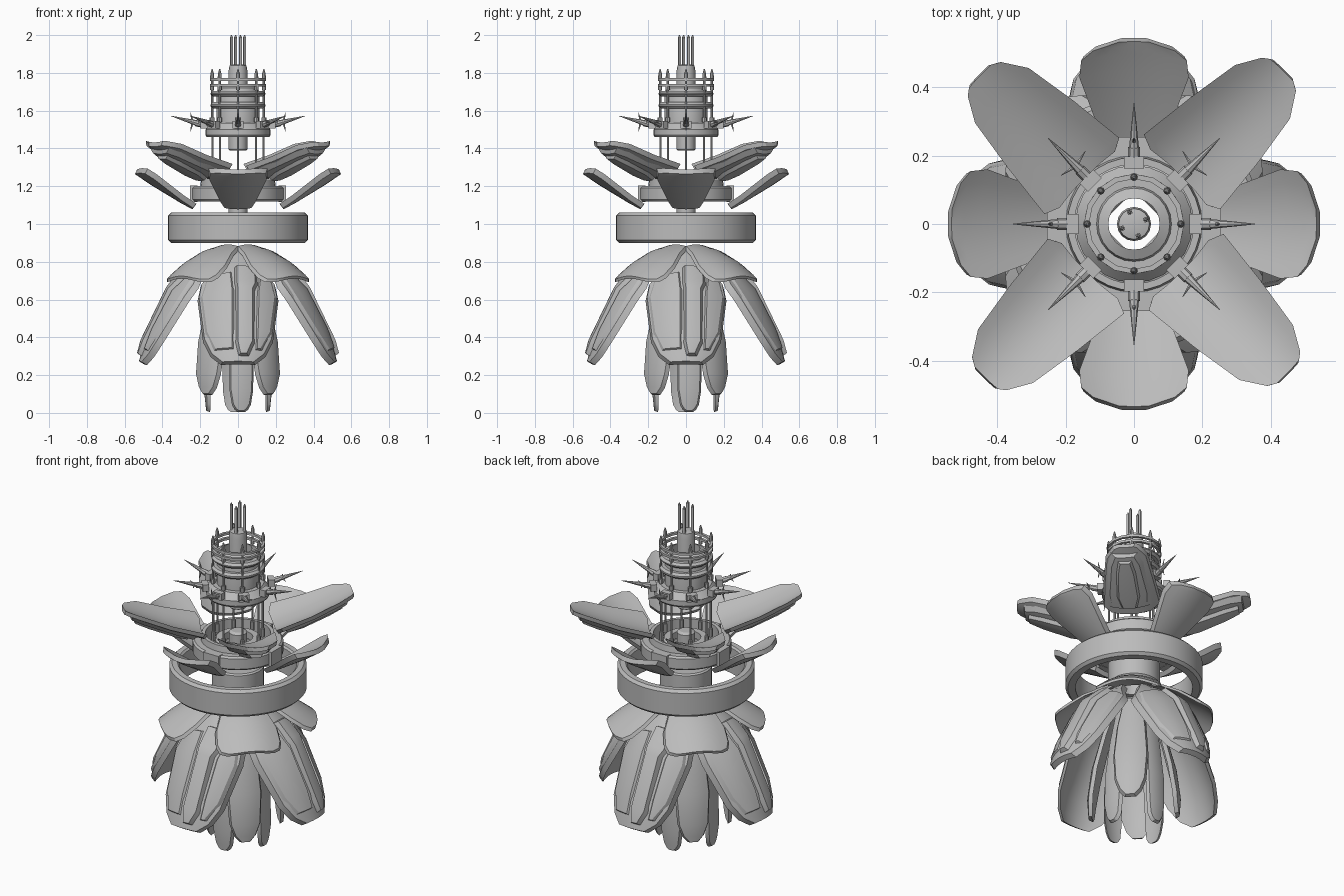
import bpy, bmesh, math
from mathutils import Vector, Matrix

if "Cube" in bpy.data.objects:
    bpy.data.objects.remove(bpy.data.objects["Cube"])

metal = bpy.data.materials.new("grey_metal")
metal.diffuse_color = (0.5, 0.5, 0.5, 1)
metal.use_nodes = True
metal.node_tree.nodes["Principled BSDF"].inputs["Base Color"].default_value = metal.diffuse_color


def finish(bm, name, angles=(0,), sharp=30):
    """Turn a bmesh into one object per angle (degrees about z)."""
    bmesh.ops.recalc_face_normals(bm, faces=bm.faces)
    me = bpy.data.meshes.new(name)
    bm.to_mesh(me)
    bm.free()
    me.materials.append(metal)
    for a in angles:
        ob = bpy.data.objects.new(name, me)
        bpy.context.collection.objects.link(ob)
        ob.rotation_euler.z = math.radians(a)
    bpy.ops.object.select_all(action='DESELECT')
    ob.select_set(True)
    bpy.context.view_layer.objects.active = ob
    bpy.ops.object.shade_smooth_by_angle(angle=math.radians(sharp))


def lathe(name, profile, seg=32, closed=True):
    """Spin an (r, z) profile; closed makes a ring, open gets end caps."""
    bm = bmesh.new()
    rows = [[bm.verts.new((r * math.cos(2 * math.pi * i / seg), r * math.sin(2 * math.pi * i / seg), z))
             for i in range(seg)] for r, z in profile]
    n = len(rows)
    for j in range(n if closed else n - 1):
        a, b = rows[j], rows[(j + 1) % n]
        for i in range(seg):
            k = (i + 1) % seg
            bm.faces.new((a[i], a[k], b[k], b[i]))
    if not closed:
        bm.faces.new(rows[0])
        bm.faces.new(rows[-1])
    finish(bm, name)


def tube(name, r0, r1, z0, z1, c=0.008, seg=32):
    lathe(name, [(r0, z0), (r1 - c, z0), (r1, z0 + c), (r1, z1 - c), (r1 - c, z1), (r0, z1)], seg)


def rod(bm, a, b, ra, rb, seg=8):
    a, b = Vector(a), Vector(b)
    rot = (b - a).to_track_quat('Z', 'Y').to_matrix().to_4x4()
    bmesh.ops.create_cone(bm, cap_ends=True, segments=seg, radius1=ra, radius2=rb,
                          depth=(b - a).length, matrix=Matrix.Translation((a + b) / 2) @ rot)


def box(bm, centre, size):
    bmesh.ops.create_cube(bm, size=1, matrix=Matrix.Translation(centre) @ Matrix.Diagonal((*size, 1)))


def along(path, s):
    """Point and tangent on the (r, z) path at arc-length fraction s."""
    pts = [Vector(p) for p in path]
    lens = [(q - p).length for p, q in zip(pts, pts[1:])]
    d = s * sum(lens)
    for p, q, l in zip(pts, pts[1:], lens):
        if d <= l + 1e-6:
            return p.lerp(q, d / l), (q - p).normalized()
        d -= l
    return pts[-1], (pts[-1] - pts[-2]).normalized()


def petal(name, path, rows, angles, inner, curl, low, high, chamfer=0.008, n=8):
    """Curved plate. rows = (s, left, right); inner = +1 curls up, -1 curls to the axis."""
    bm = bmesh.new()
    layers = []
    s_mid = (rows[0][0] + rows[-1][0]) / 2
    for lift, c in ((low, 0), (high, chamfer)):
        grid = []
        for s, t0, t1 in rows:
            s2 = s + (s_mid - s) * c * 3
            p, _ = along(path, s2)
            a, _ = along(path, max(0, s2 - 0.08))
            b, _ = along(path, min(1, s2 + 0.08))
            d = (b - a).normalized()
            nrm = Vector((-d.y, d.x)) * inner
            row = []
            for i in range(n + 1):
                t = (t0 + c) + (t1 - t0 - 2 * c) * i / n
                q = p + nrm * (curl * t * t - lift)
                row.append(bm.verts.new((q.x, t, q.y)))
            grid.append(row)
        layers.append(grid)
    A, B = layers
    m = len(rows)
    for g in layers:
        for j in range(m - 1):
            for i in range(n):
                bm.faces.new((g[j][i], g[j][i + 1], g[j + 1][i + 1], g[j + 1][i]))
    rim = [(0, i) for i in range(n)] + [(j, n) for j in range(m - 1)] + \
          [(m - 1, i) for i in range(n, 0, -1)] + [(j, 0) for j in range(m - 1, 0, -1)]
    for (j, i), (k, l) in zip(rim, rim[1:] + rim[:1]):
        bm.faces.new((A[j][i], A[k][l], B[k][l], B[j][i]))
    finish(bm, name, angles, 25)


def sym(*pairs):
    return [(s, -w, w) for s, w in pairs]


AXIS = (0, 90, 180, 270)
DIAG = (45, 135, 225, 315)
EIGHT = AXIS + DIAG

# Lower skirt: armoured petals with raised panels
skirt = [(0.12, 0.85), (0.22, 0.78), (0.32, 0.69), (0.395, 0.59), (0.48, 0.39), (0.515, 0.262)]
petal("skirt_petal", skirt, sym((0, .07), (.15, .14), (.27, .2), (.4, .214), (.8, .185), (.93, .145), (1, .09)),
      AXIS, -1, 2.0, -0.018, 0.012)
petal("skirt_centre_panel", skirt, [(.2, -.02, .1), (.36, -.02, .105), (.42, -.015, .09), (.85, -.015, .09), (.95, .0, .06)],
      AXIS, -1, 2.0, 0.006, 0.034, 0.014, 4)
petal("skirt_left_panel", skirt, [(.25, -.17, -.03), (.42, -.2, -.02), (.75, -.175, -.02), (.9, -.13, -.02)],
      AXIS, -1, 2.0, 0.006, 0.02, 0.012, 4)
petal("skirt_right_panel", skirt, [(.25, .11, .18), (.42, .1, .205), (.75, .095, .18), (.9, .09, .13)],
      AXIS, -1, 2.0, 0.006, 0.024, 0.012, 4)

# Cape petals over the skirt
petal("cape_petal", [(0.07, 0.885), (0.18, 0.86), (0.31, 0.8), (0.425, 0.715)],
      sym((0, .08), (.25, .125), (.55, .17), (.8, .178), (.92, .165), (.98, .13), (1, .09)), DIAG, -1, 1.7, -0.006, 0.008)

# Hanging inner petals, the long ones set slightly to one side
petal("inner_long_petal", [(0.1, 0.74), (0.16, 0.4), (0.175, 0.15), (0.16, 0.004)],
      [(s, .018 - w, .018 + w) for s, w in ((0, .04), (.3, .055), (.6, .065), (.85, .062), (.95, .05), (.985, .035), (1, .02))],
      AXIS, -1, 2.5, -0.008, 0.008)
petal("inner_short_petal", [(0.1, 0.78), (0.2, 0.48), (0.245, 0.25), (0.235, 0.095)],
      sym((0, .05), (.3, .08), (.6, .095), (.85, .085), (.95, .06), (1, .03)), DIAG, -1, 2.5, -0.01, 0.01)

# Floating ring and hub
lathe("main_ring", [(.315, .9), (.355, .9), (.37, .915), (.37, 1.045), (.355, 1.06), (.325, 1.06),
                    (.315, 1.05)], 48)
tube("hub_sleeve", 0.08, 0.14, 0.905, 1.05)
lathe("hub_post", [(.05, 1.03), (.05, 1.24), (.035, 1.25)], 16, False)
lathe("cradle_ring", [(.175, 1.12), (.235, 1.12), (.245, 1.13), (.245, 1.19), (.235, 1.2), (.2, 1.2),
                      (.195, 1.235), (.175, 1.235)], 32)
tube("cradle_inner_ring", 0.08, 0.125, 1.17, 1.21)
bm = bmesh.new()
box(bm, (.235, 0, 1.16), (.04, .1, .085))
finish(bm, "cradle_bracket", AXIS)

# Middle petals
petal("middle_petal", [(0.23, 1.09), (0.38, 1.17), (0.54, 1.28)],
      sym((0, .08), (.2, .105), (.72, .16), (.88, .155), (.95, .12), (1, .045)), AXIS, 1, 1.5, -0.01, 0.016)

# Upper petals, tapering outwards, with faceted armour underneath
upper = [(0.2, 1.25), (0.4, 1.32), (0.63, 1.425)]
petal("upper_petal", upper, [(0, -.11, .12), (.06, -.148, .165), (.45, -.13, .145), (.82, -.105, .12),
                             (.97, -.06, .08), (1, -.035, .06)], DIAG, 1, 2.0, -0.008, 0.014)
petal("upper_underside_shell", upper, sym((.1, .12), (.3, .125), (.75, .1), (.9, .075)),
      DIAG, 1, 2.0, 0.01, 0.032, 0.025, 6)
petal("upper_underside_ridge", upper, sym((.14, .045), (.3, .065), (.65, .055), (.82, .04)),
      DIAG, 1, 2.0, 0.026, 0.048, 0.014, 4)

# Thin struts carrying the tower
bm = bmesh.new()
rod(bm, (0.135, 0, 1.2), (0.135, 0, 1.5), 0.006, 0.006)
rod(bm, (0.135, 0, 1.2), (0.135, 0, 1.25), 0.012, 0.012)
finish(bm, "strut", EIGHT)

# Tower body, bands and rails
lathe("tower_collar", [(.1, 1.46), (.165, 1.46), (.172, 1.47), (.172, 1.5), (.14, 1.535), (.1, 1.535)], 24)
lathe("tower_body", [(.075, 1.5), (.115, 1.52), (.115, 1.69), (.105, 1.72), (.075, 1.735)], 24)
tube("lower_band", 0.105, 0.145, 1.612, 1.645, 0.012)
tube("upper_band", 0.105, 0.145, 1.675, 1.705, 0.012)
for name, z in (("lower_rail", 1.735), ("upper_rail", 1.765)):
    lathe(name, [(.132, z - .007), (.147, z - .007), (.147, z + .007), (.132, z + .007)], 16)

# Pins through the rails
bm = bmesh.new()
rod(bm, (.137, 0, 1.53), (.137, 0, 1.79), .006, .006)
rod(bm, (.137, 0, 1.71), (.137, 0, 1.735), .011, .011)
rod(bm, (.137, 0, 1.77), (.137, 0, 1.8), .011, .009)
rod(bm, (.137, 0, 1.8), (.137, 0, 1.82), .008, .003)
rod(bm, (.137, 0, 1.54), (.137, 0, 1.565), .013, .013)
finish(bm, "rail_pin", EIGHT)

# Core and antenna prongs
lathe("core", [(.045, 1.39), (.05, 1.395), (.05, 1.81), (.045, 1.84), (.025, 1.845)], 16, False)
bm = bmesh.new()
box(bm, (.037, 0, 1.91), (.012, .014, .16))
rod(bm, (.037, 0, 1.985), (.037, 0, 2.0), .008, .003, 4)
finish(bm, "antenna_prong", (20, 110, 200, 290))

# Radial spikes with mounts; cross barbs upright on axes, flat on diagonals
for name, angles, barb in (("axis_spike", AXIS, (0, 0, 1)), ("diagonal_spike", DIAG, (0, 1, 0))):
    bm = bmesh.new()
    box(bm, (.18, 0, 1.525), (.035, .058, .04))
    rod(bm, (.19, 0, 1.527), (.225, 0, 1.535), .017, .017)
    rod(bm, (.22, 0, 1.535), (.355, 0, 1.572), .015, .001)
    c, v = Vector((.24, 0, 1.54)), Vector(barb)
    for s in (-1, 1):
        rod(bm, c, c + v * s * .05 + Vector((.012, 0, 0)), .007, .001, 6)
    finish(bm, name, angles)
